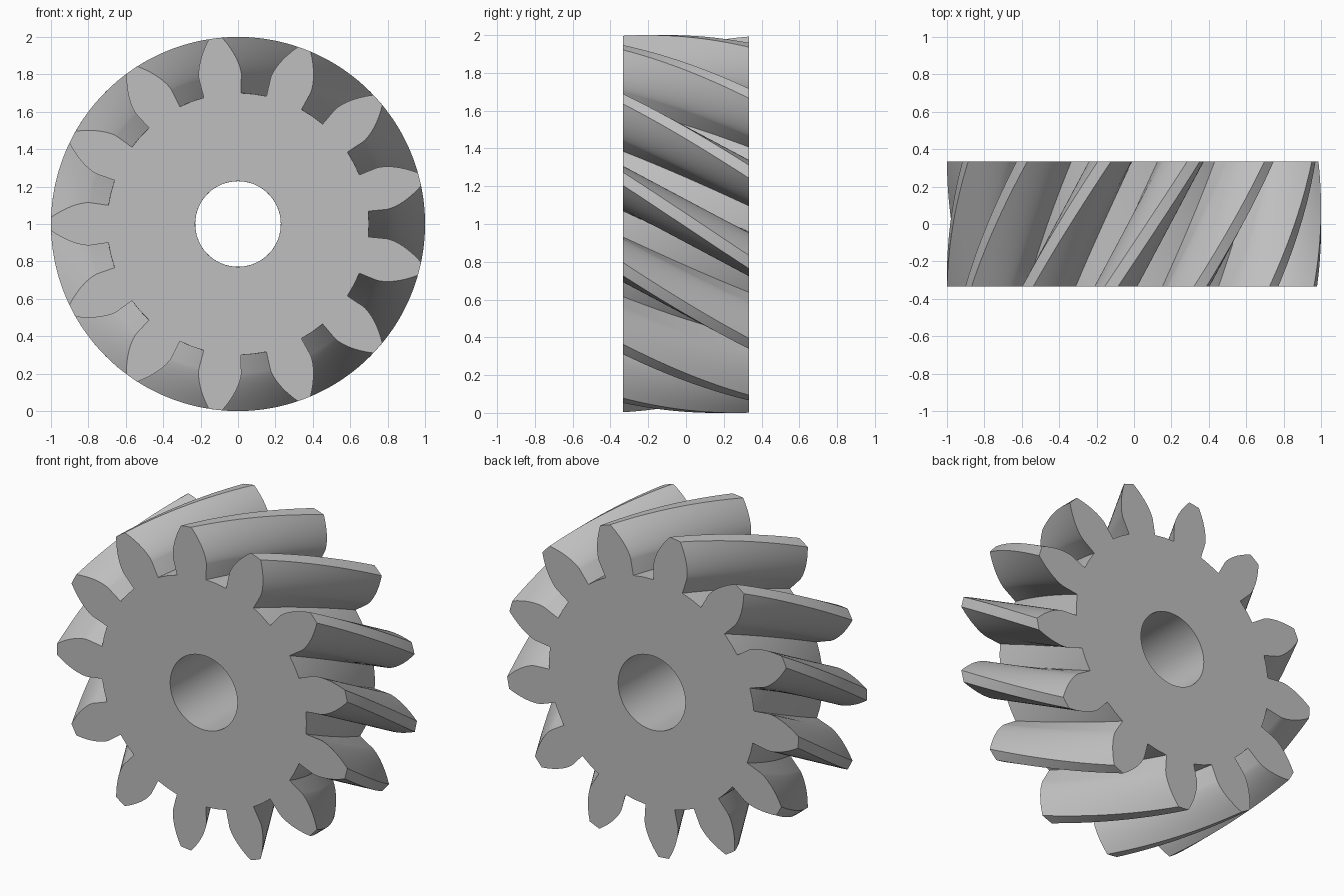
import bpy, bmesh
from math import pi, tan, cos, sin, sqrt, atan, acos, radians

default = bpy.data.objects.get("Cube")
if default:
    bpy.data.objects.remove(default, do_unlink=True)

# Gear proportions
TEETH, WIDTH, BORE = 13, 0.667, 0.229
HELIX, PRESSURE = radians(30), radians(20)
TIP = 1.0
PITCH = TIP * TEETH / (TEETH + 2)
MODULE = 2 * PITCH / TEETH
ROOT = PITCH - 1.25 * MODULE
TWIST = WIDTH * tan(HELIX) / PITCH
SLICES, FLANK_STEPS, BORE_STEPS = 20, 10, 5
STEP = 2 * pi / TEETH

# Involute flank, in the plane of rotation
alpha = atan(tan(PRESSURE) / cos(HELIX))
BASE = PITCH * cos(alpha)


def involute(a):
    return tan(a) - a


def half_angle(r):
    """Half of the tooth's angular thickness at radius r."""
    a = acos(min(1.0, BASE / r))
    return STEP / 4 + involute(alpha) - involute(a)


def tooth_profile():
    """(radius, angle) points of one tooth, from mid gap to just before the next."""
    rise = [(ROOT, -half_angle(BASE))]
    for i in range(FLANK_STEPS + 1):
        t = (i / FLANK_STEPS) ** 1.5
        r = BASE + (TIP - BASE) * t
        rise.append((r, -half_angle(r)))
    fall = [(r, -a) for r, a in reversed(rise)]
    return [(ROOT, -STEP / 2)] + rise + [(TIP, 0)] + fall


def place(bm, r, angle, y):
    return bm.verts.new((r * cos(angle), y, TIP + r * sin(angle)))


profile = tooth_profile()
n = len(profile)
bm = bmesh.new()

# Twisted stack of toothed outlines
rings = []
for s in range(SLICES + 1):
    f = s / SLICES
    rings.append([place(bm, r, pi + k * STEP + a - TWIST * f, (f - 0.5) * WIDTH)
                  for k in range(TEETH) for r, a in profile])
for low, high in zip(rings, rings[1:]):
    for i in range(len(low)):
        j = (i + 1) % len(low)
        bm.faces.new((low[i], low[j], high[j], high[i]))

# Bore circles at both ends, joined by the bore wall
bores = []
for f in (0, 1):
    bores.append([place(bm, BORE, pi - STEP / 2 + i * STEP / BORE_STEPS - TWIST * f,
                        (f - 0.5) * WIDTH) for i in range(TEETH * BORE_STEPS)])
m = len(bores[0])
shift = round(TWIST / (STEP / BORE_STEPS))
for i in range(m):
    j = (i + 1) % m
    bm.faces.new((bores[0][i], bores[0][j],
                  bores[1][(j + shift) % m], bores[1][(i + shift) % m]))

# Flat end faces, one sector per tooth
for ring, bore in zip((rings[0], rings[-1]), bores):
    for k in range(TEETH):
        outer = [ring[(k * n + i) % len(ring)] for i in range(n + 1)]
        inner = [bore[(k * BORE_STEPS + i) % m] for i in range(BORE_STEPS + 1)]
        bm.faces.new(outer + inner[::-1])

bmesh.ops.recalc_face_normals(bm, faces=bm.faces[:])
mesh = bpy.data.meshes.new("helical_gear")
bm.to_mesh(mesh)
bm.free()

# Plain grey metal
grey = bpy.data.materials.new("grey_metal")
grey.use_nodes = True
colour = (0.52, 0.52, 0.52, 1)
grey.diffuse_color = colour
grey.node_tree.nodes["Principled BSDF"].inputs["Base Color"].default_value = colour
mesh.materials.append(grey)

gear = bpy.data.objects.new("helical_gear", mesh)
bpy.context.collection.objects.link(gear)
bpy.ops.object.select_all(action='DESELECT')
gear.select_set(True)
bpy.context.view_layer.objects.active = gear
bpy.ops.object.shade_smooth_by_angle(angle=radians(30))
